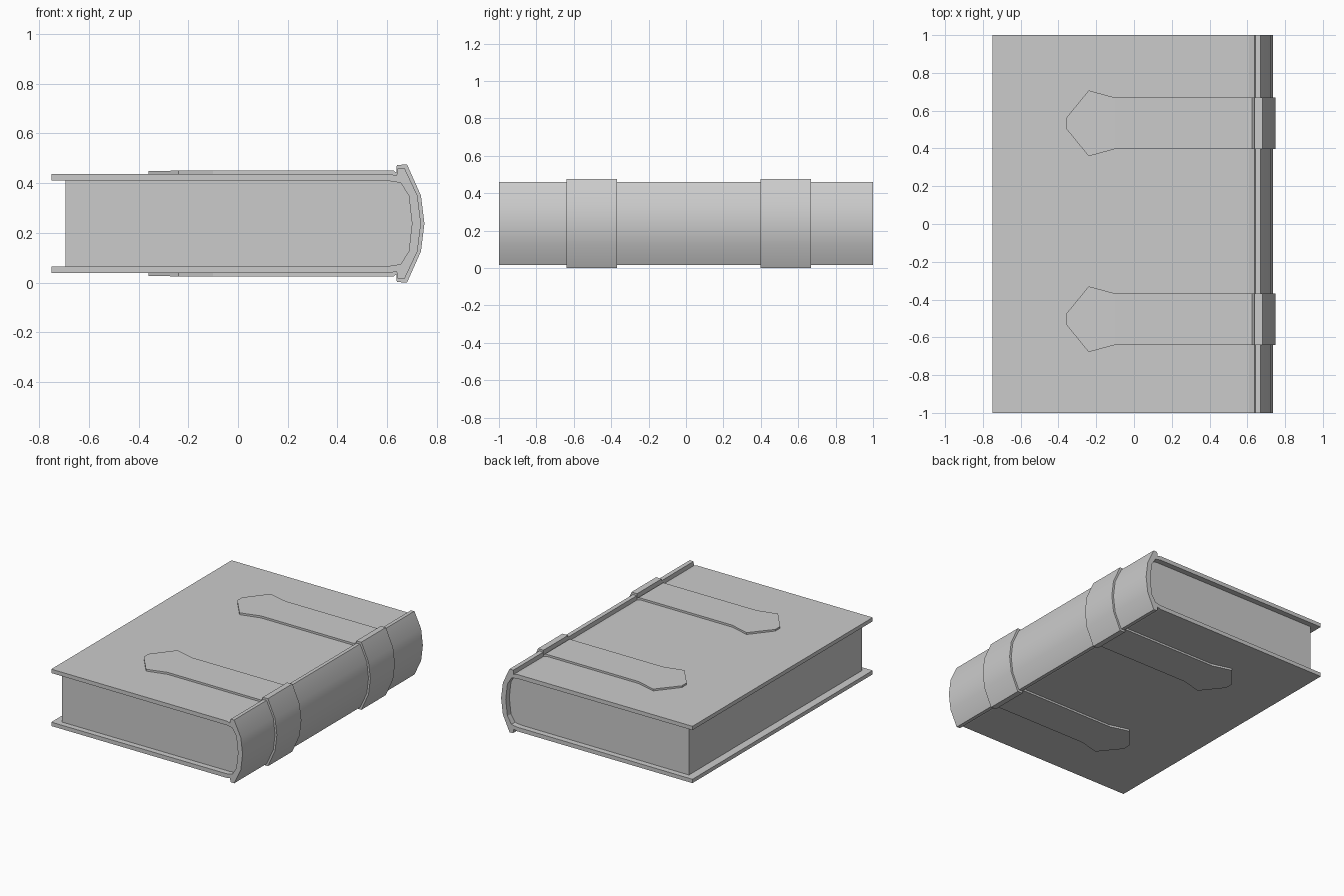
import bpy, bmesh

if "Cube" in bpy.data.objects:
    bpy.data.objects.remove(bpy.data.objects["Cube"])

MID = 0.2375  # mirror height of the book


def mirrored(half):
    """Complete a top-half profile (last point on the mid plane) downwards."""
    return half + [(p[0], 2 * MID - p[1]) for p in reversed(half[:-1])]


def finish(name, bm):
    bmesh.ops.recalc_face_normals(bm, faces=bm.faces)
    for f in bm.faces:  # only the rounded back is smooth
        f.smooth = f.normal.x > 0.5
    me = bpy.data.meshes.new(name)
    bm.to_mesh(me)
    bm.free()
    ob = bpy.data.objects.new(name, me)
    bpy.context.collection.objects.link(ob)
    return ob


def band(name, outer, inner, widths, yc=0.0):
    """Solid wrap running along a profile, with a half width per station."""
    outer, inner = mirrored(outer), mirrored(inner)
    widths = widths + widths[-2::-1]
    bm = bmesh.new()
    rings = []
    for (ox, oz), (ix, iz), w in zip(outer, inner, widths):
        rings.append([bm.verts.new(c) for c in (
            (ox, yc - w, oz), (ox, yc + w, oz), (ix, yc + w, iz), (ix, yc - w, iz))])
    for a, b in zip(rings, rings[1:]):
        for i in range(4):
            j = (i + 1) % 4
            bm.faces.new((a[i], a[j], b[j], b[i]))
    bm.faces.new(rings[0])
    bm.faces.new(rings[-1])
    return finish(name, bm)


# Cover boards, hinge grooves and rounded spine in one wrap
cover_out = [(-0.75, 0.437), (0.61, 0.437), (0.638, 0.43), (0.642, 0.458),
             (0.67, 0.46), (0.722, 0.35), (0.736, MID)]
cover_in = [(-0.75, 0.41), (0.61, 0.408), (0.63, 0.405), (0.642, 0.403),
            (0.655, 0.40), (0.687, 0.35), (0.70, MID)]
band("cover", cover_out, cover_in, [1.0] * len(cover_out))

# Page block with a rounded back
pages = mirrored([(-0.695, 0.41)] + cover_in[1:])
bm = bmesh.new()
face = bm.faces.new([bm.verts.new((x, -0.96, z)) for x, z in pages])
res = bmesh.ops.extrude_face_region(bm, geom=[face], use_keep_orig=True)
bmesh.ops.translate(bm, vec=(0, 1.92, 0),
                    verts=[v for v in res["geom"] if isinstance(v, bmesh.types.BMVert)])
finish("pages", bm)

# Two straps with pointed ends wrapping around the spine
strap_out = [(-0.36, 0.449), (-0.24, 0.45), (-0.10, 0.451), (0.625, 0.451), (0.637, 0.442),
             (0.639, 0.473), (0.68, 0.475), (0.736, 0.35), (0.75, MID)]
strap_in = [(-0.36, 0.436), (-0.24, 0.436), (-0.10, 0.436)] + cover_out[1:]
strap_w = [0.027, 0.174, 0.136] + [0.136] * 6
for name, yc in (("strap_front", -0.504), ("strap_back", 0.533)):
    band(name, strap_out, strap_in, strap_w, yc)
